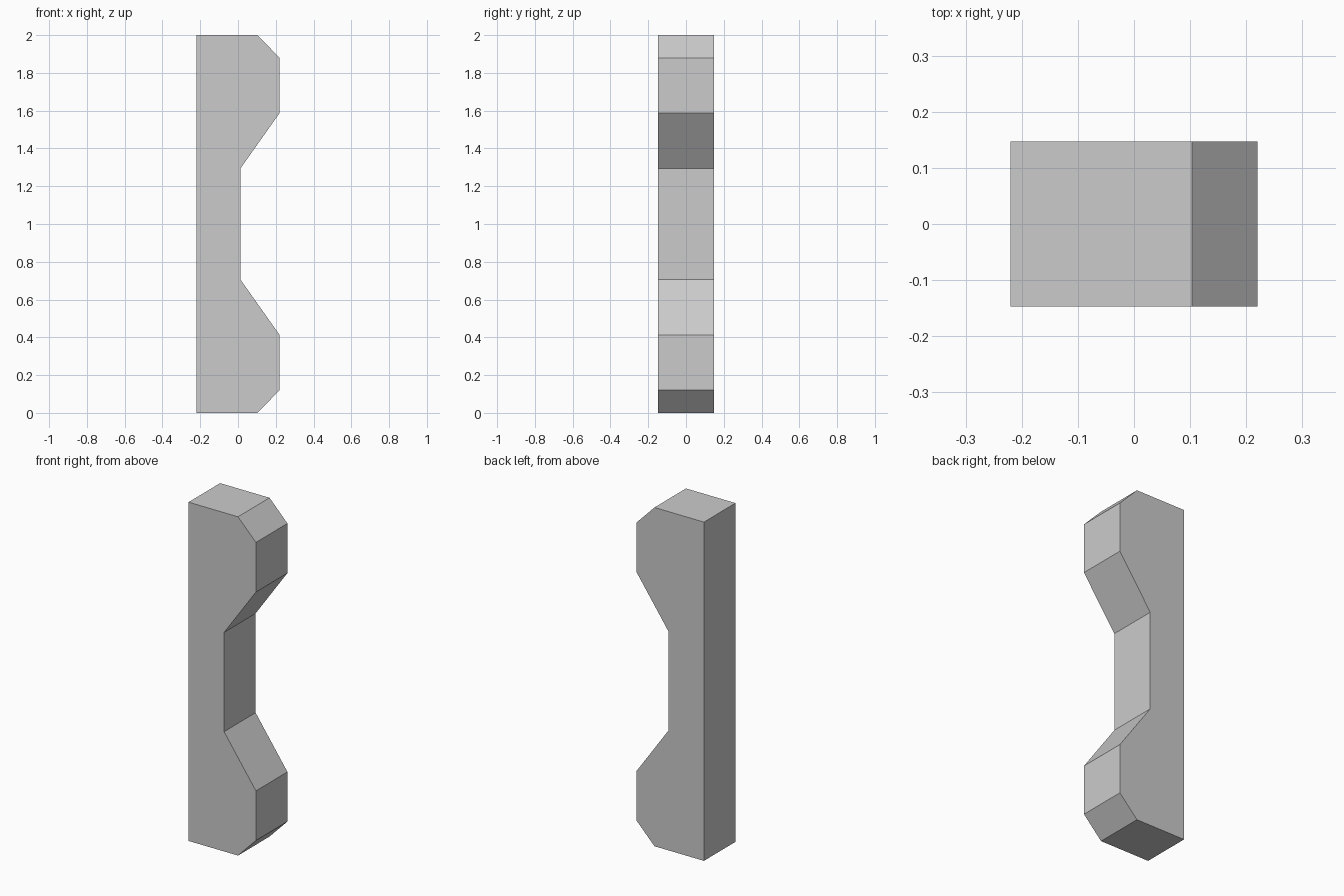
import bpy
import bmesh

cube = bpy.data.objects.get("Cube")
if cube:
    bpy.data.objects.remove(cube, do_unlink=True)

HEIGHT = 2.0
HALF_DEPTH = 0.147

# Plain grey material
grey = bpy.data.materials.new("light grey")
grey.use_nodes = True
colour = (0.6, 0.6, 0.6, 1.0)
grey.diffuse_color = colour
grey.node_tree.nodes["Principled BSDF"].inputs["Base Color"].default_value = colour

# Lower half of the side profile (x, z), mirrored to form the upper half
lower = [(-0.22, 0.0), (0.103, 0.0), (0.22, 0.12), (0.22, 0.413), (0.012, 0.707)]
profile = lower + [(x, HEIGHT - z) for x, z in reversed(lower)]

# Extrude the profile through the depth
bm = bmesh.new()
front = bm.faces.new([bm.verts.new((x, -HALF_DEPTH, z)) for x, z in profile])
extruded = bmesh.ops.extrude_face_region(bm, geom=[front], use_keep_orig=True)
moved = [v for v in extruded["geom"] if isinstance(v, bmesh.types.BMVert)]
bmesh.ops.translate(bm, verts=moved, vec=(0, 2 * HALF_DEPTH, 0))
bmesh.ops.recalc_face_normals(bm, faces=bm.faces)

mesh = bpy.data.meshes.new("handle_bar")
bm.to_mesh(mesh)
bm.free()
mesh.materials.append(grey)
bar = bpy.data.objects.new("handle_bar", mesh)
bpy.context.collection.objects.link(bar)
